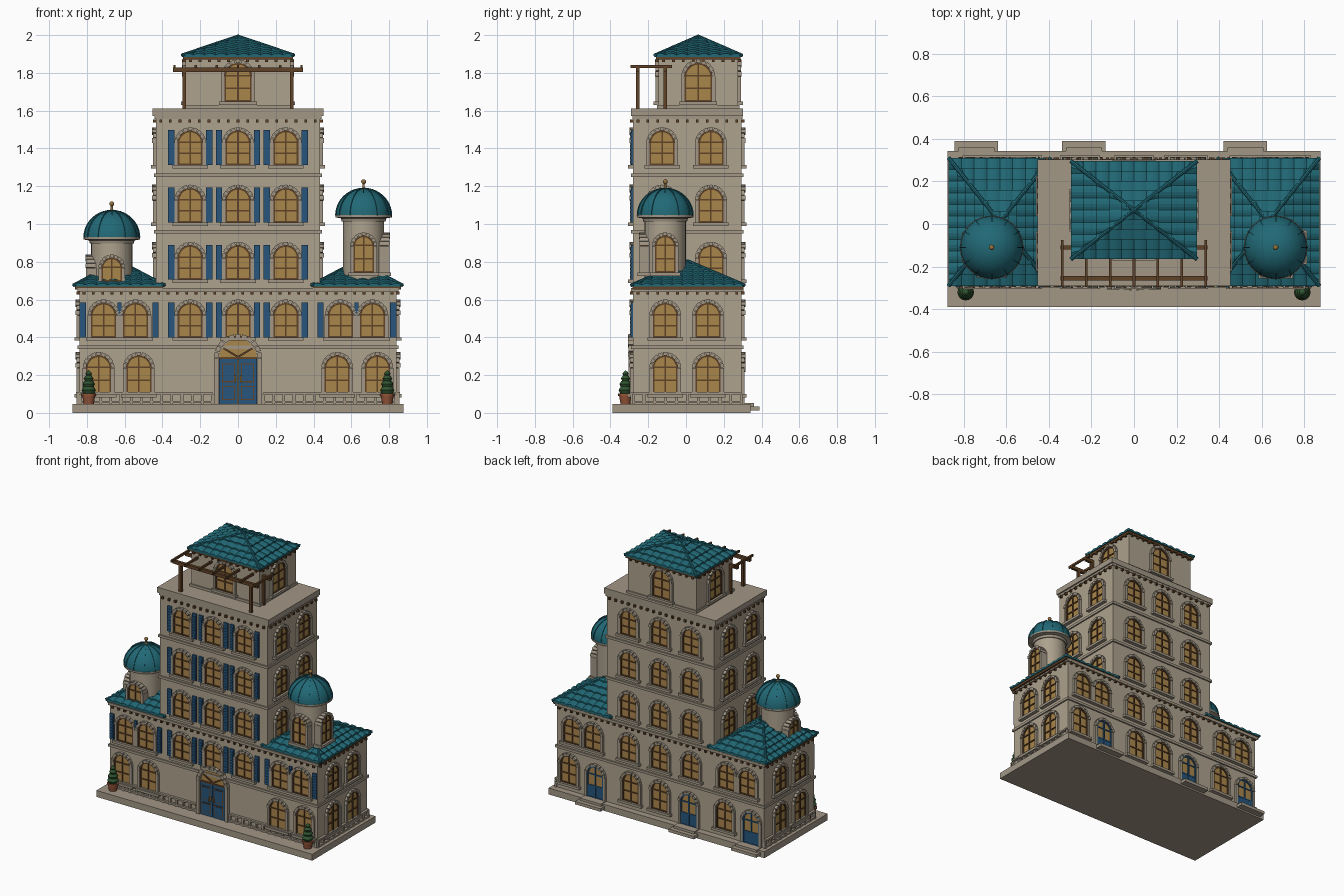
import bpy, bmesh
from math import sin, cos, pi, radians
from mathutils import Matrix, Vector

if "Cube" in bpy.data.objects:
    bpy.data.objects.remove(bpy.data.objects["Cube"])

COL = dict(stone=(.42, .36, .27), trim=(.36, .31, .24), teal=(.015, .14, .18), blue=(.02, .09, .2),
           glass=(.40, .24, .07), wood=(.12, .055, .02), green=(.03, .09, .03), clay=(.3, .09, .04),
           brass=(.3, .17, .05))
MATS = {}
for k, c in COL.items():
    MATS[k] = bpy.data.materials.new(k)
    MATS[k].diffuse_color = (*c, 1)
PARTS = {}
I = Matrix.Identity(4)


def part(name, mat):
    return PARTS.setdefault(name, (bmesh.new(), mat))[0]


def prism(bm, M, pts, y0, y1):
    """Extrude an (x, z) outline from y0 to y1."""
    a = [bm.verts.new(M @ Vector((x, y0, z))) for x, z in pts]
    b = [bm.verts.new(M @ Vector((x, y1, z))) for x, z in pts]
    bm.faces.new(a)
    bm.faces.new(b[::-1])
    for i in range(len(pts)):
        j = (i + 1) % len(pts)
        bm.faces.new((a[j], a[i], b[i], b[j]))


def box(bm, x0, x1, y0, y1, z0, z1, M=I):
    prism(bm, M, [(x0, z0), (x1, z0), (x1, z1), (x0, z1)], y0, y1)


def lathe(bm, cx, cy, prof, n=32):
    rings = [[bm.verts.new((cx + r * cos(2 * pi * i / n), cy + r * sin(2 * pi * i / n), z))
              for i in range(n)] for r, z in prof]
    for a, b in zip(rings, rings[1:]):
        for i in range(n):
            bm.faces.new((a[i], a[(i + 1) % n], b[(i + 1) % n], b[i]))


def arc(r, zc, a0, a1, n):
    return [(r * cos(a0 + (a1 - a0) * i / n), zc + r * sin(a0 + (a1 - a0) * i / n)) for i in range(n + 1)]


def wall(x, y, z, deg):
    return Matrix.Translation((x, y, z)) @ Matrix.Rotation(radians(deg), 4, 'Z')


def arch_stones(M, r, t, spring, z0, depth, back=.0, n=9):
    bm = part("window_arch_stones", "trim")
    for i in range(n):
        a0, a1 = pi * i / n + .025, pi * (i + 1) / n - .025
        d = depth + (.004 if i % 2 == 0 else 0)
        prism(bm, M, arc(r, spring, a0, a1, 2) + arc(r + t, spring, a1, a0, 2), -d, back)
    for s in (-1, 1):
        x = sorted((s * r, s * (r + t)))
        box(bm, x[0], x[1], -depth, back, z0, spring, M)


def window(M, r=.066, h=.2, t=.018, back=.0, door=False, sill=True):
    """Arched window: glass, bars, stone arch and sill; door=True gives a blue back door."""
    spring = h - t - r
    bars = part("back_doors", "blue") if door else part("window_bars", "wood")
    prism(part("window_glass", "glass"), M, [(-r, 0), (r, 0)] + arc(r, spring, 0, pi, 12), -.004, back)
    f = .008
    ring = 10
    for i in range(ring):
        a0, a1 = pi * i / ring, pi * (i + 1) / ring
        prism(bars, M, arc(r, spring, a0, a1, 1) + arc(r - f, spring, a1, a0, 1), -.011, back)
    for x in (-r, -f / 2, r - f):
        box(bars, x, x + f, -.011, back, 0, spring + (r if abs(x) < .01 else 0), M)
    for z in (0, spring * .5, spring):
        box(bars, -r, r, -.010, back, z, z + f, M)
    if door:
        box(bars, -r, r, -.008, back, 0, spring * .55, M)
    elif sill:
        box(part("window_sills", "trim"), -r - t - .01, r + t + .01, -.026, back, -.018, 0, M)
    arch_stones(M, r, t, spring, 0, .016, back)


def shutter(x, z, w=.033, h=.185):
    M = wall(x, -.28, z, 0)
    bm = part("shutters", "blue")
    box(bm, -w / 2, w / 2, -.011, 0, 0, h, M)
    for s in range(8):
        zz = .01 + s * (h - .02) / 8
        box(bm, -w / 2 + .005, w / 2 - .005, -.015, 0, zz, zz + .012, M)


def dentils(x0, x1, y0, y1, z, s=.014, out=.016, step=.05):
    bm = part("eave_brackets", "wood")
    for (a, b, fixed, deg) in ((x0, x1, y0, 0), (x0, x1, y1, 180), (y0, y1, x1, 90), (y0, y1, x0, -90)):
        n = round((b - a) / step)
        for i in range(n):
            p = a + (b - a) * (i + .5) / n
            M = wall(p, fixed, z, deg) if deg in (0, 180) else wall(fixed, p, z, deg)
            box(bm, -s / 2, s / 2, -out, 0, 0, s * 1.2, M)


def tiled_roof(name, cx, cy, hx, hy, z0, z1, courses, tile=.057):
    """Hipped roof of barrel tile columns laid in overlapping courses."""
    bm = part(name, "teal")
    for d, t, D, L in (((0, -1), (1, 0), hy, hx), ((0, 1), (-1, 0), hy, hx),
                       ((1, 0), (0, 1), hx, hy), ((-1, 0), (0, -1), hx, hy)):
        cols = max(1, round(2 * L / tile))

        def P(i, v, up, k):
            u = -L + 2 * L * i / (cols * 4)
            bump = .009 * abs(sin(pi * i / 4)) * (1 - v * .5) if up else 0
            lim = L * (1 - v)
            u = max(-lim, min(lim, u))
            return bm.verts.new((cx + t[0] * u + d[0] * D * (1 - v), cy + t[1] * u + d[1] * D * (1 - v),
                                 z0 + (z1 - z0) * v + up + bump))
        for k in range(courses):
            v0, v1 = k / courses, (k + 1) / courses
            rows = [[P(i, v, up, k) for i in range(cols * 4 + 1)]
                    for v, up in ((v0, 0), (v0, .010), (v1, .001))]
            for a, b in zip(rows, rows[1:]):
                for i in range(cols * 4):
                    bm.faces.new((a[i], a[i + 1], b[i + 1], b[i]))
    # hip caps
    for sx in (-1, 1):
        for sy in (-1, 1):
            a = Vector((cx + sx * hx, cy + sy * hy, z0 + .008))
            v = Vector((cx, cy, z1 + .005)) - a
            M = Matrix.Translation(a + v / 2) @ v.to_track_quat('Z', 'Y').to_matrix().to_4x4()
            bmesh.ops.create_cone(bm, cap_ends=True, segments=8, radius1=.010, radius2=.008, depth=v.length, matrix=M)
    box(part("eave_boards", "wood"), cx - hx + .006, cx + hx - .006, cy - hy + .006, cy + hy - .006, z0 - .014, z0 + .002)


# plinth, back steps, main masses
Y0, Y1 = -.28, .295
box(part("plinth", "trim"), -.875, .875, -.39, .342, 0, .047)
DOORS = (-.74, -.235, .523)
for x in DOORS:
    box(part("back_steps", "trim"), x - .102, x + .102, .33, .39, .012, .034)
    box(part("back_steps", "trim"), x - .085, x + .085, .29, .36, .034, .052)
body = part("walls", "stone")
box(body, -.84, .84, Y0, Y1, .045, .655)
box(body, -.435, .435, Y0, Y1, .6, 1.58)
box(body, -.277, .277, -.145, .275, 1.6, 1.885)
bands = part("string_courses", "trim")
for z, w in ((.348, .84), (.652, .84), (.958, .435), (1.258, .435)):
    box(bands, -w - .01, w + .01, Y0 - .01, Y1 + .01, z - .009, z + .009)
box(part("cornice", "trim"), -.442, .442, Y0 - .004, Y1 + .004, 1.555, 1.575)
box(part("cornice", "trim"), -.452, .452, -.29, .303, 1.572, 1.612)
box(bands, -.285, .285, -.153, .283, 1.61, 1.63)
dentils(-.435, .435, Y0, Y1, 1.537)
dentils(-.84, .84, Y0, Y1, .627)
dentils(-.277, .277, -.145, .275, 1.858)

# tower windows with shutters on the front
FLOORS = (.40, .705, 1.008, 1.312)
for z in FLOORS:
    for x in (-.253, 0, .253):
        window(wall(x, Y0, z, 0))
        window(wall(x, Y1, z, 180))
        for s in (-1, 1):
            shutter(x + s * .101, z)
    if z > .6:
        for s in (-1, 1):
            for y in (-.127, .132):
                window(wall(s * .435, y, z, s * 90))
# wing windows
for s in (-1, 1):
    for z, h, xs in ((.1, .222, (.525, .738)), (.40, .2, (.543, .712))):
        for x in xs:
            window(wall(s * x, Y0, z, 0), h=h)
            if not (z < .3 and s * x in DOORS or z < .3 and min(abs(s * x - d) for d in DOORS) < .05):
                window(wall(s * x, Y1, z, 180), h=h)
        for y in (-.11, .116):
            window(wall(s * .84, y, z, s * 90), h=h)
    for x, w in ((.437, .033), (.6275, .02), (.822, .033)):
        shutter(s * x, .40, w)
# back ground floor of the tower, back doors
for x in (0, .235):
    window(wall(x, Y1, .1, 180), h=.222)
for x in DOORS:
    window(wall(x, Y1, .05, 180), h=.25, door=True)
# penthouse windows
for M in (wall(0, -.145, 1.648, 0), wall(0, .275, 1.648, 180), wall(.277, .065, 1.648, 90), wall(-.277, .065, 1.648, -90)):
    window(M, r=.072, h=.222)

# main entrance
M = wall(0, Y0, .047, 0)
prism(part("entrance_fanlight", "glass"), M, [(-.1, 0), (.1, 0)] + arc(.1, .243, 0, pi, 16), -.006, 0)
arch_stones(M, .102, .025, .243, 0, .024, n=11)
for s in (-1, 1):
    x = sorted((s * .002, s * .1))
    box(part("entrance_doors", "blue"), x[0], x[1], -.014, 0, 0, .238, M)
    for z0, z1 in ((.02, .095), (.115, .215)):
        box(part("door_panel_trim", "wood"), x[0] + .014, x[1] - .014, -.018, 0, z0, z1, M)
        box(part("entrance_doors", "blue"), x[0] + .02, x[1] - .02, -.021, 0, z0 + .006, z1 - .006, M)
    box(part("door_handles", "brass"), s * .016 - .005, s * .016 + .005, -.032, 0, .115, .15, M)
    prism(part("fanlight_bars", "wood"), M, [(0, .243), (0, .255), (s * .075, .30), (s * .08, .292)], -.014, 0)
box(part("fanlight_bars", "wood"), -.1, .1, -.014, 0, .236, .246, M)


# low balustrade against the walls
def rail(M, a, b):
    bm = part("balustrade", "trim")
    box(bm, a, b, -.016, 0, .052, .064, M)
    box(bm, a, b, -.018, 0, .098, .110, M)
    n = round((b - a) / .055)
    for i in range(n + 1):
        x = a + (b - a) * i / n
        box(bm, x - .007, x + .007, -.014, 0, .045, .10, M)


for s in (-1, 1):
    a, b = sorted((s * .135, s * .835))
    rail(wall(0, Y0, 0, 0), a, b)
    rail(wall(s * .84, 0, 0, s * 90), *((Y0, Y1) if s > 0 else (-Y1, -Y0)))

# hipped roofs
tiled_roof("penthouse_roof", 0, .065, .296, .23, 1.885, 1.99, 5)
for s in (-1, 1):
    tiled_roof("wing_roofs", s * .63, .01, .24, .30, .668, .80, 6)

# domed turrets
for cx, dz in ((.665, 0), (-.668, -.117)):
    cy, zr = -.11, 1.035 + dz
    lathe(part("turret_drums", "stone"), cx, cy, [(.109, .62), (.109, zr)])
    lathe(part("turret_rims", "trim"), cx, cy, [(0, zr - .022), (.116, zr - .022), (.12, zr - .005), (.15, zr), (.15, zr + .012), (.1, zr + .014)])
    R, H, zd = .147, .143, zr + .01
    lathe(part("domes", "teal"), cx, cy, [(R * cos(pi / 2 * i / 10), zd + H * sin(pi / 2 * i / 10)) for i in range(11)])
    for k in range(12):
        Mr = wall(cx, cy, zd, 30 * k)
        pts = [(cos(pi / 2 * i / 10), sin(pi / 2 * i / 10)) for i in range(11)]
        prism(part("dome_ribs", "teal"), Mr, [((R + .004) * c, (H + .004) * q) for c, q in pts]
              + [((R - .006) * c, (H - .006) * q) for c, q in pts[::-1]], -.003, .003)
    zt = zd + H
    lathe(part("finials", "brass"), cx, cy, [(0, zt - .006), (.016, zt - .004), (.006, zt + .008), (.006, zt + .024)] +
          [(.013 * sin(pi * (i + 1.5) / 7.5), zt + .036 - .013 * cos(pi * (i + 1.5) / 7.5)) for i in range(7)], 12)
    for deg in (0, 90 if cx > 0 else -90):
        d = Matrix.Rotation(radians(deg), 3, 'Z') @ Vector((0, -.12, 0))
        window(wall(cx + d.x, cy + d.y, .742 + dz, deg), r=.054, h=.213, t=.017, back=.05)

# terrace pergola
perg = part("pergola", "wood")
for x in (-.285, .285):
    for y in (-.255, -.11):
        box(perg, x - .010, x + .010, y - .010, y + .010, 1.61, 1.81)
for y in (-.255, -.11):
    box(perg, -.345, .345, y - .010, y + .010, 1.805, 1.828)
for i in range(7):
    x = -.336 + .112 * i
    box(perg, x - .006, x + .006, -.295, -.075, 1.826, 1.842)

# potted topiary
for x in (-.79, .79):
    lathe(part("plant_pots", "clay"), x, -.32, [(0, .047), (.027, .047), (.034, .09), (.039, .09), (.039, .102), (0, .1)], 16)
    prof = [(0, .098)]
    for z, r in ((.12, .038), (.152, .033), (.182, .025), (.207, .017)):
        prof += [(r * .75, z - r * .5), (r, z), (r * .7, z + r * .5)]
    lathe(part("topiary", "green"), x, -.32, prof + [(0, .226)], 14)

# turn the parts into objects
SMOOTH = {"turret_drums", "domes", "turret_rims", "finials", "plant_pots", "topiary"}
for name, (bm, mat) in PARTS.items():
    if name in SMOOTH or "roof" in name:
        bmesh.ops.remove_doubles(bm, verts=bm.verts, dist=1e-5)
    if "roof" not in name:
        bmesh.ops.recalc_face_normals(bm, faces=bm.faces)
    me = bpy.data.meshes.new(name)
    bm.to_mesh(me)
    bm.free()
    ob = bpy.data.objects.new(name, me)
    me.materials.append(MATS[mat])
    bpy.context.collection.objects.link(ob)
    if name in SMOOTH:
        bpy.ops.object.select_all(action='DESELECT')
        ob.select_set(True)
        bpy.context.view_layer.objects.active = ob
        bpy.ops.object.shade_smooth_by_angle(angle=radians(40))

for m in bpy.data.materials:
    if m.users and not m.is_grease_pencil:
        m.use_nodes = True
        m.node_tree.nodes["Principled BSDF"].inputs["Base Color"].default_value = m.diffuse_color
